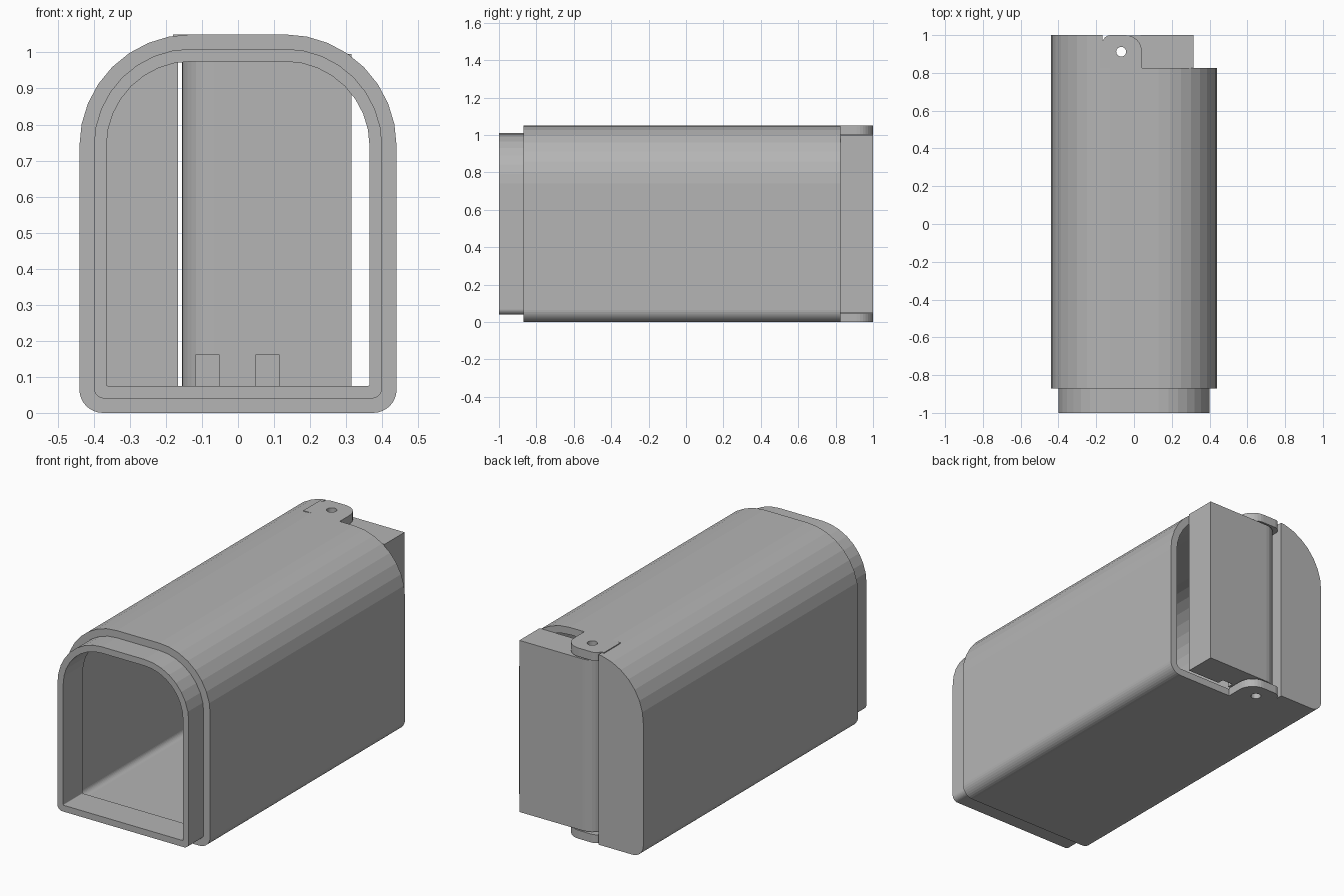
import bpy, bmesh
from math import sin, cos, pi, radians
from mathutils import Vector

cube = bpy.data.objects.get("Cube")
if cube:
    bpy.data.objects.remove(cube)

grey = bpy.data.materials.new("plain_grey")
grey.use_nodes = True
grey.diffuse_color = (0.46, 0.46, 0.46, 1)
grey.node_tree.nodes["Principled BSDF"].inputs["Base Color"].default_value = (0.46, 0.46, 0.46, 1)

PIVOT = (-0.068, 0.912)
END = 0.825      # rear edge of the open tube
SLAB_X = -0.167  # inner edge of the fixed rear slab


def finish(bm, name):
    bmesh.ops.recalc_face_normals(bm, faces=bm.faces)
    mesh = bpy.data.meshes.new(name)
    bm.to_mesh(mesh)
    bm.free()
    mesh.materials.append(grey)
    obj = bpy.data.objects.new(name, mesh)
    bpy.context.collection.objects.link(obj)
    return obj


def arc(cx, cy, r, start, end, segments=8):
    angles = [radians(start + (end - start) * i / segments) for i in range(segments + 1)]
    return [(cx + r * cos(a), cy + r * sin(a)) for a in angles]


def arch(inset, foot):
    """Arched section: wide round shoulders, small round feet."""
    side, shoulder = 0.44 - inset, 0.31 - inset
    half = arc(side - foot, inset + foot, foot, -90, 0) + arc(0.13, 0.74, shoulder, 0, 90)
    return half + [(-x, z) for x, z in reversed(half)]


def prism(outline, low, high, axis):
    """Extrude an outline along y or z."""
    bm = bmesh.new()
    place = (lambda p, t: (p[0], t, p[1])) if axis == "y" else (lambda p, t: (p[0], p[1], t))
    face = bm.faces.new([bm.verts.new(place(p, low)) for p in outline])
    moved = bmesh.ops.extrude_face_region(bm, geom=[face])["geom"]
    shift = Vector(place((0, 0), high - low))
    bmesh.ops.translate(bm, vec=shift, verts=[v for v in moved if isinstance(v, bmesh.types.BMVert)])
    return bm


def rectangle(x0, x1, y0, y1):
    return [(x0, y0), (x1, y0), (x1, y1), (x0, y1)]


def cut(obj, cutter):
    cutter.hide_render = True
    cutter.display_type = "WIRE"
    mod = obj.modifiers.new("cut", "BOOLEAN")
    mod.operation = "DIFFERENCE"
    mod.solver = "EXACT"
    mod.object = cutter


# Hollow body with a stepped front spigot, lofted as one closed skin
outer, spigot = arch(0, 0.065), arch(0.04, 0.03)
opening = arch(0.075, 0.004)
sections = [(outer, END), (outer, -0.87), (spigot, -0.87), (spigot, -1),
            (opening, -1), (opening, -0.83), (spigot, -0.83), (spigot, END)]
bm = bmesh.new()
rings = [[bm.verts.new((x, y, z)) for x, z in shape] for shape, y in sections]
for a, b in zip(rings, rings[1:] + rings[:1]):
    for i in range(len(a)):
        j = (i + 1) % len(a)
        bm.faces.new((a[i], a[j], b[j], b[i]))
finish(bm, "tube_body")

# Fixed slab closing one side of the rear
bm = prism(outer, END, 1, "y")
cut_edges = bmesh.ops.bisect_plane(bm, geom=bm.verts[:] + bm.edges[:] + bm.faces[:],
                                   plane_co=(SLAB_X, 0, 0), plane_no=(1, 0, 0), clear_outer=True)
bmesh.ops.holes_fill(bm, edges=[e for e in cut_edges["geom_cut"] if isinstance(e, bmesh.types.BMEdge)])
finish(bm, "rear_slab")

# Hinge pin hole
pin_hole = finish(prism(arc(*PIVOT, 0.026, 0, 345, 23), -0.1, 1.2, "z"), "hinge_hole_cutter")

# Hinge ears above and below the door
ear = [(-0.18, END), (0.042, END)]
ear += arc(PIVOT[0] + 0.022, PIVOT[1], 0.088, 0, 90)
ear += arc(-0.125, 0.96, 0.04, 90, 165, 5) + [(-0.18, 0.97)]
for name, low, high in (("lower_hinge_ear", 0, 0.046), ("upper_hinge_ear", 1.003, 1.05)):
    cut(finish(prism(ear, low, high, "z"), name), pin_hole)

# Swinging door with a rounded hinge barrel
door_outline = [(0.315, END), (0.315, 1)] + arc(*PIVOT, 0.087, 90, 270, 16)
door = finish(prism(door_outline, 0.051, 0.996, "z"), "rear_door")
cut(door, pin_hole)

# Two small pockets low on the inner door face
for i, x in enumerate((-0.085, 0.082)):
    pocket = prism(rectangle(x - 0.033, x + 0.033, 0.03, 0.16), 0.8, 0.86, "y")
    cut(door, finish(pocket, f"door_pocket_cutter_{i + 1}"))
